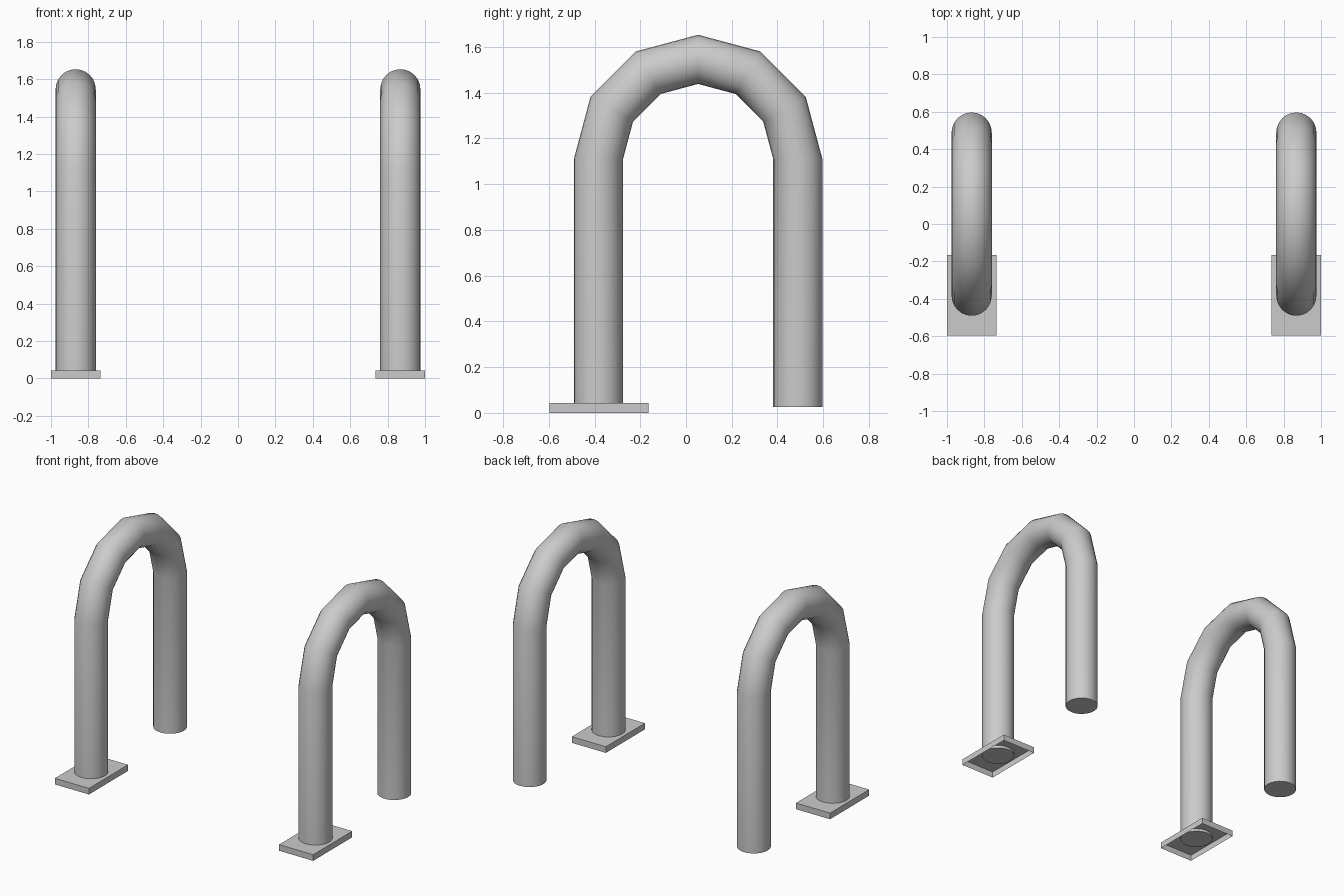
import bpy, bmesh
from math import sin, cos, pi

if "Cube" in bpy.data.objects:
    bpy.data.objects.remove(bpy.data.objects["Cube"])

SIDES = 24            # tube cross-section
R = 0.1075            # tube radius
BEND = 0.436          # bend radius of the arch
CY = 0.053            # arch centre in y
SPRING = 1.11         # height where the bend starts
BOTTOM = 0.025        # lower end of the legs
ARCH_X = 0.868


def finish(name, bm, x):
    bmesh.ops.recalc_face_normals(bm, faces=bm.faces)
    mesh = bpy.data.meshes.new(name)
    bm.to_mesh(mesh)
    bm.free()
    ob = bpy.data.objects.new(name, mesh)
    ob.location.x = x
    bpy.context.collection.objects.link(ob)
    bpy.ops.object.select_all(action='DESELECT')
    ob.select_set(True)
    bpy.context.view_layer.objects.active = ob
    bpy.ops.object.shade_smooth_by_angle(angle=pi * 40 / 180)
    return ob


def hoop(name, x):
    # rings swept up one leg, around a six-segment bend and down the other
    stations = [(pi, BOTTOM)] + [(pi - i * pi / 6, SPRING) for i in range(7)] + [(0, BOTTOM)]
    bm = bmesh.new()
    rings = []
    for a, z in stations:
        ring = []
        for k in range(SIDES):
            t = 2 * pi * k / SIDES
            d = BEND + R * cos(t)
            ring.append(bm.verts.new((R * sin(t), CY + d * cos(a), z + d * sin(a))))
        rings.append(ring)
    for r0, r1 in zip(rings, rings[1:]):
        for k in range(SIDES):
            n = (k + 1) % SIDES
            bm.faces.new((r0[k], r0[n], r1[n], r1[k]))
    # end caps
    bm.faces.new(rings[0])
    bm.faces.new(rings[-1])
    return finish(name, bm, x)


def foot_plate(name, x):
    # shallow box, open underneath
    bm = bmesh.new()
    bmesh.ops.create_cube(bm, size=1)
    for v in bm.verts:
        v.co.x *= 0.264
        v.co.y = v.co.y * 0.432 - 0.381
        v.co.z = (v.co.z + 0.5) * 0.043
    bmesh.ops.recalc_face_normals(bm, faces=bm.faces)
    under = [f for f in bm.faces if f.calc_center_median().z < 0.001]
    bmesh.ops.delete(bm, geom=under, context='FACES_ONLY')
    return finish(name, bm, x)


# a matching hoop and plate on each side
for side, x in (("left", -ARCH_X), ("right", ARCH_X)):
    hoop(side + "_bent_tube", x)
    foot_plate(side + "_foot_plate", x)
